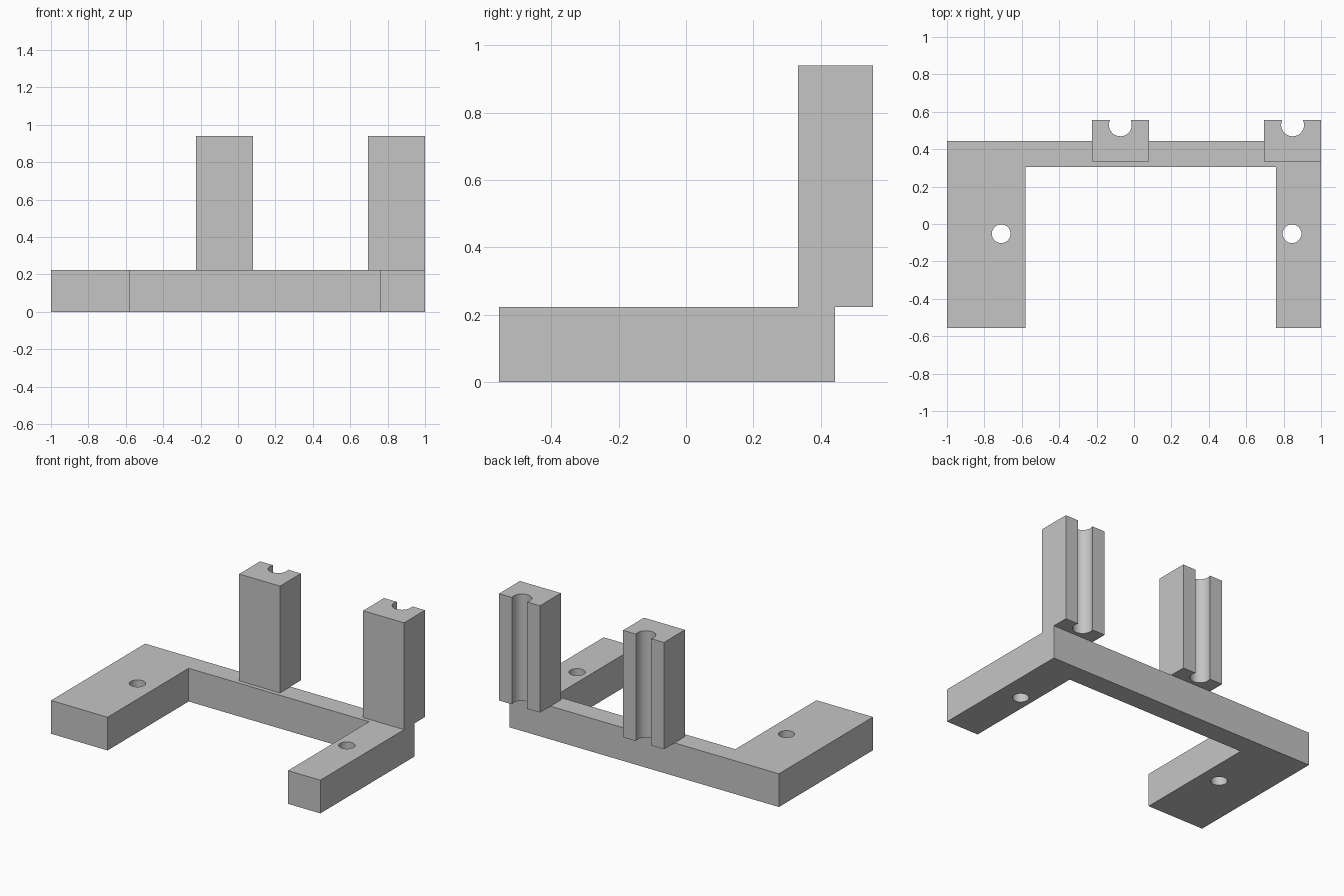
import bpy, bmesh, math

default = bpy.data.objects.get("Cube")
if default:
    bpy.data.objects.remove(default, do_unlink=True)

grey = bpy.data.materials.new("plain_grey")
grey.use_nodes = True
COLOUR = (0.56, 0.56, 0.56, 1)
grey.diffuse_color = COLOUR
grey.node_tree.nodes["Principled BSDF"].inputs["Base Color"].default_value = COLOUR

BASE_TOP, POST_TOP = 0.223, 0.94
BACK, FRONT = 0.555, -0.555


def prism(name, outline, z0, z1):
    """Extrude a closed plan outline from z0 up to z1."""
    bm = bmesh.new()
    face = bm.faces.new([bm.verts.new((x, y, z0)) for x, y in outline])
    top = bmesh.ops.extrude_face_region(bm, geom=[face])["geom"]
    verts = [v for v in top if isinstance(v, bmesh.types.BMVert)]
    bmesh.ops.translate(bm, vec=(0, 0, z1 - z0), verts=verts)
    bmesh.ops.recalc_face_normals(bm, faces=bm.faces)
    mesh = bpy.data.meshes.new(name)
    bm.to_mesh(mesh)
    bm.free()
    mesh.materials.append(grey)
    obj = bpy.data.objects.new(name, mesh)
    bpy.context.collection.objects.link(obj)
    return obj


def arc(cx, cy, r, start, end, steps):
    angles = [start + (end - start) * i / steps for i in range(steps + 1)]
    return [(cx + r * math.cos(a), cy + r * math.sin(a)) for a in angles]


def smooth_round_parts(obj):
    bpy.ops.object.select_all(action="DESELECT")
    obj.select_set(True)
    bpy.context.view_layer.objects.active = obj
    bpy.ops.object.shade_smooth_by_angle(angle=math.radians(30))


# U-shaped base with a wide right foot and a narrow left foot
base = prism("base_frame", [
    (-1, FRONT), (-0.58, FRONT), (-0.58, 0.305), (0.76, 0.305),
    (0.76, FRONT), (1, FRONT), (1, 0.443), (-1, 0.443)], 0, BASE_TOP)

# Screw holes through both feet
cutters = []
for side, x in (("right", -0.71), ("left", 0.845)):
    circle = arc(x, -0.052, 0.05, 0, math.tau, 48)[:-1]
    cutter = prism(side + "_hole_cutter", circle, -0.1, BASE_TOP + 0.1)
    cutter.hide_render = True
    cutters.append(cutter)
    cut = base.modifiers.new(side + "_hole", "BOOLEAN")
    cut.operation = "DIFFERENCE"
    cut.solver = "EXACT"
    cut.object = cutter

bpy.context.view_layer.objects.active = base
for modifier in list(base.modifiers):
    bpy.ops.object.modifier_apply(modifier=modifier.name)
for cutter in cutters:
    bpy.data.objects.remove(cutter, do_unlink=True)
smooth_round_parts(base)

# Upright posts with a round groove down the back, overhanging the base
HALF, GROOVE_Y, GROOVE_R = 0.152, 0.53, 0.061
mouth = math.asin((BACK - GROOVE_Y) / GROOVE_R)
for name, cx in (("middle_post", -0.073), ("left_post", 0.848)):
    groove = arc(cx, GROOVE_Y, GROOVE_R, mouth, -math.pi - mouth, 40)
    outline = [(cx - HALF, 0.333), (cx + HALF, 0.333), (cx + HALF, BACK)]
    outline += groove + [(cx - HALF, BACK)]
    smooth_round_parts(prism(name, outline, BASE_TOP, POST_TOP))
